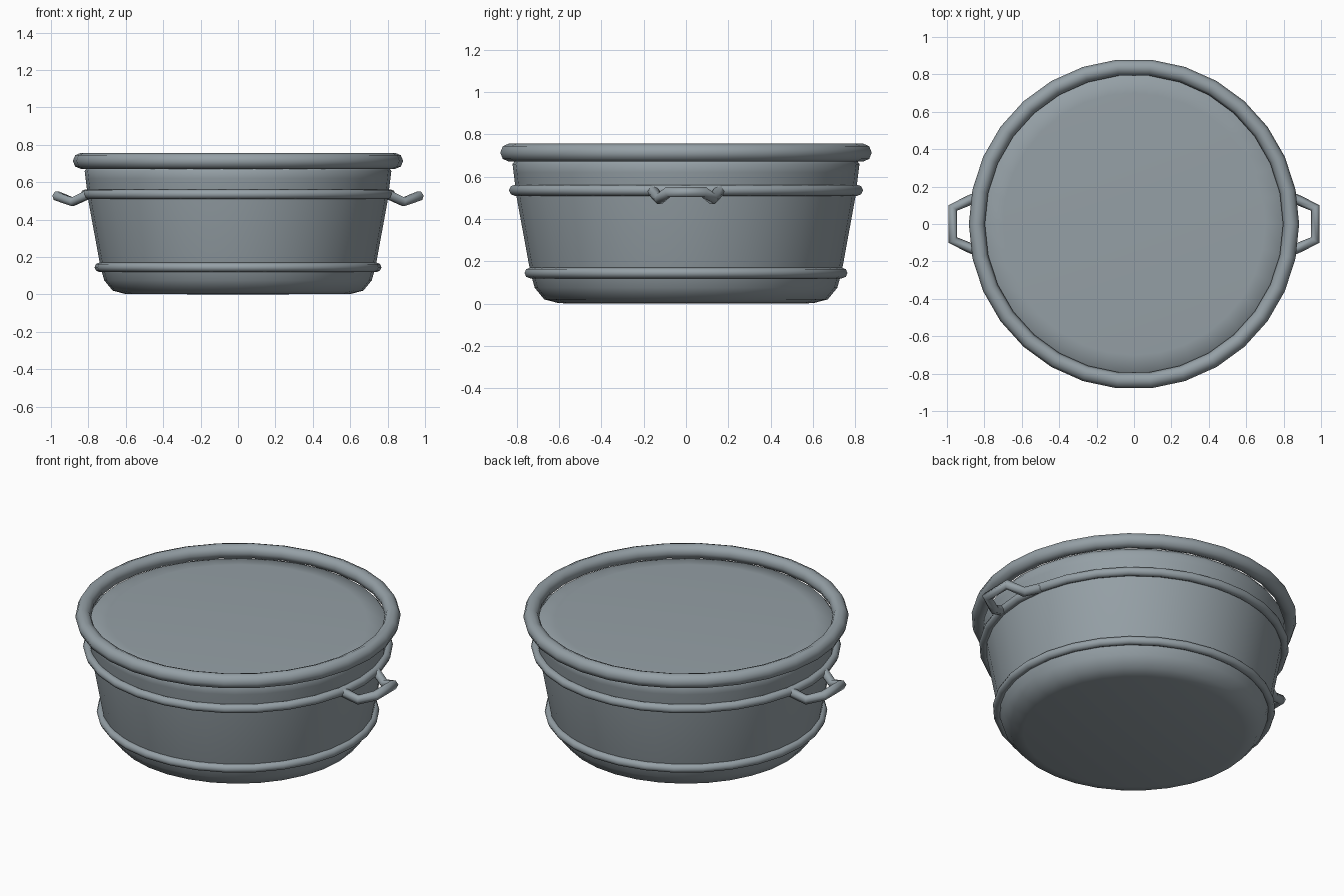
import bpy, bmesh, math
from mathutils import Vector

cube = bpy.data.objects.get("Cube")
if cube:
    bpy.data.objects.remove(cube, do_unlink=True)

metal = bpy.data.materials.new("grey metal")
metal.use_nodes = True
colour = (0.30, 0.35, 0.38, 1)
metal.diffuse_color = colour
metal.node_tree.nodes["Principled BSDF"].inputs["Base Color"].default_value = colour


def finish(obj, name, angle):
    obj.name = name
    obj.data.materials.append(metal)
    bpy.ops.object.select_all(action='DESELECT')
    obj.select_set(True)
    bpy.context.view_layer.objects.active = obj
    bpy.ops.object.shade_smooth_by_angle(angle=math.radians(angle))


def lathe(name, profile, steps):
    bm = bmesh.new()
    verts = [bm.verts.new((r, 0, z)) for r, z in profile]
    edges = [bm.edges.new(pair) for pair in zip(verts, verts[1:])]
    bmesh.ops.spin(bm, geom=verts + edges, cent=(0, 0, 0), axis=(0, 0, 1),
                   angle=math.tau, steps=steps)
    bmesh.ops.remove_doubles(bm, verts=bm.verts, dist=0.0005)
    bmesh.ops.recalc_face_normals(bm, faces=bm.faces)
    mesh = bpy.data.meshes.new(name)
    bm.to_mesh(mesh)
    bm.free()
    obj = bpy.data.objects.new(name, mesh)
    bpy.context.collection.objects.link(obj)
    finish(obj, name, 75)


def hoop(name, radius, thickness, z):
    bpy.ops.mesh.primitive_torus_add(major_segments=30, minor_segments=8,
                                     major_radius=radius, minor_radius=thickness,
                                     location=(0, 0, z))
    finish(bpy.context.object, name, 75)


def handle(name, side):
    half = [(0.80, 0.16, 0.535), (0.885, 0.125, 0.495), (0.97, 0.085, 0.527)]
    points = half + [(x, -y, z) for x, y, z in reversed(half)]
    curve = bpy.data.curves.new(name, 'CURVE')
    curve.dimensions = '3D'
    curve.bevel_depth = 0.027
    curve.bevel_resolution = 1
    curve.use_fill_caps = True
    spline = curve.splines.new('POLY')
    spline.points.add(len(points) - 1)
    for p, (x, y, z) in zip(spline.points, points):
        p.co = (x * side, y * side, z, 1)
    obj = bpy.data.objects.new(name, curve)
    bpy.context.collection.objects.link(obj)
    bpy.ops.object.select_all(action='DESELECT')
    obj.select_set(True)
    bpy.context.view_layer.objects.active = obj
    bpy.ops.object.convert(target='MESH')
    finish(bpy.context.object, name, 65)


# Closed tub: rounded base, flaring wall and flat top
lathe("tub_body", [(0, 0), (0.60, 0.002), (0.67, 0.02), (0.715, 0.075),
                   (0.735, 0.145), (0.80, 0.50), (0.815, 0.62), (0.82, 0.66),
                   (0.80, 0.688), (0.70, 0.694), (0, 0.695)], 32)

# Hoops around the wall and the thick rim
hoop("lower_hoop", 0.742, 0.025, 0.145)
hoop("middle_hoop", 0.815, 0.026, 0.536)
hoop("top_rim", 0.84, 0.043, 0.714)

# Bent carrying handles
handle("left_handle", 1)
handle("right_handle", -1)
